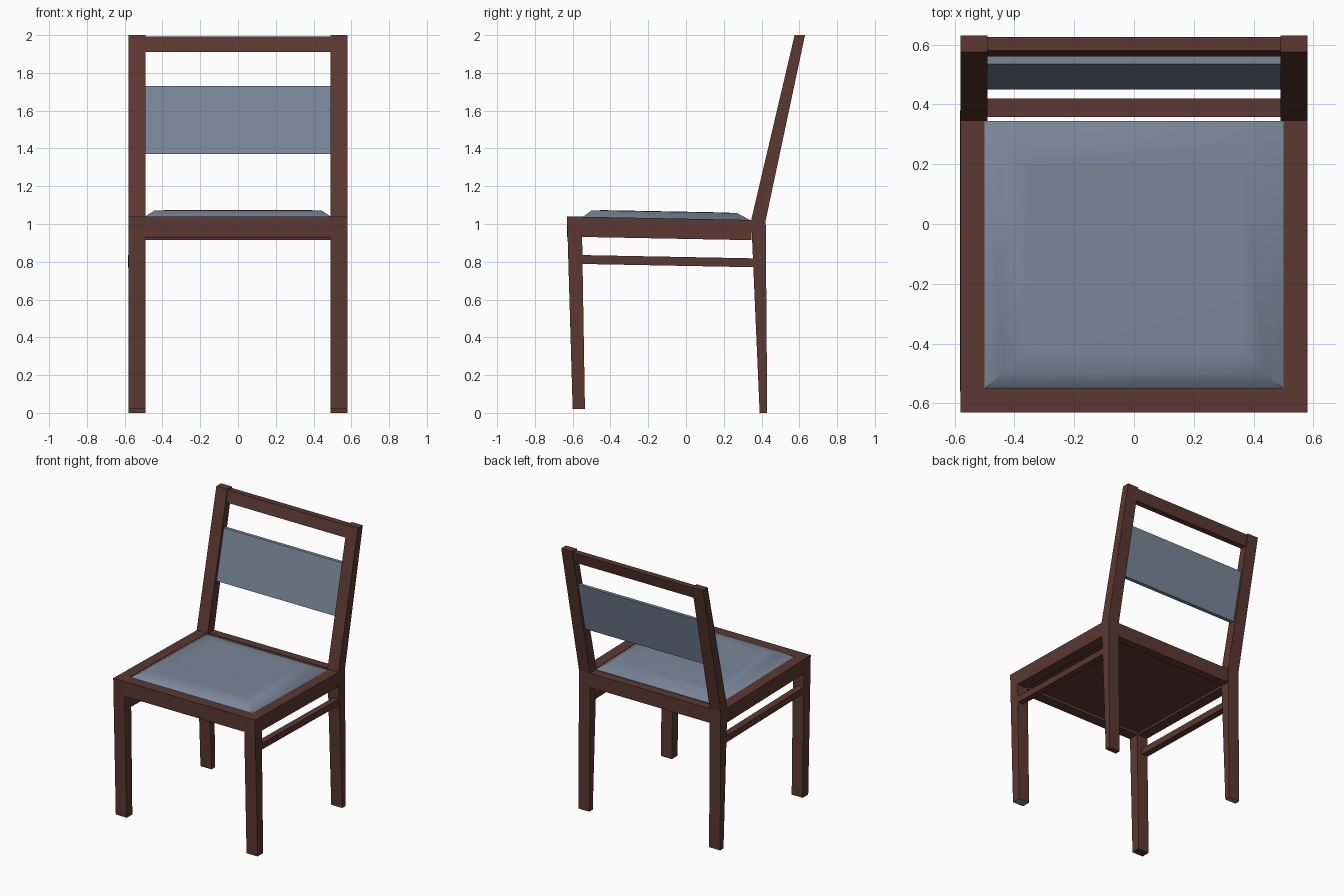
import bpy, bmesh

if "Cube" in bpy.data.objects:
    bpy.data.objects.remove(bpy.data.objects["Cube"])


def make_material(name, rgb):
    m = bpy.data.materials.new(name)
    m.diffuse_color = (*rgb, 1.0)
    m.use_nodes = True
    m.node_tree.nodes["Principled BSDF"].inputs["Base Color"].default_value = m.diffuse_color
    return m


WOOD = make_material("dark brown wood", (0.105, 0.040, 0.030))
FABRIC = make_material("blue grey fabric", (0.192, 0.243, 0.320))


def finish(name, bm, mats):
    bmesh.ops.recalc_face_normals(bm, faces=bm.faces[:])
    me = bpy.data.meshes.new(name)
    bm.to_mesh(me)
    bm.free()
    for m in mats:
        me.materials.append(m)
    ob = bpy.data.objects.new(name, me)
    bpy.context.collection.objects.link(ob)
    return ob


def prism(name, profile, x0, x1, mats=(WOOD,), pad_foot=False):
    """Extrude a (y, z) side profile from x0 to x1."""
    bm = bmesh.new()
    a = [bm.verts.new((x0, y, z)) for y, z in profile]
    b = [bm.verts.new((x1, y, z)) for y, z in profile]
    bm.faces.new(a)
    bm.faces.new(b)
    n = len(profile)
    for i in range(n):
        j = (i + 1) % n
        bm.faces.new((a[i], a[j], b[j], b[i]))
    if pad_foot:  # foot sole in the second colour
        low = min(z for _, z in profile)
        for f in bm.faces:
            if all(v.co.z < low + 0.001 for v in f.verts):
                f.material_index = 1
    return finish(name, bm, mats)


def drop(y):
    """Seat slopes down slightly towards the back."""
    return -0.02 * (y + 0.63) / 1.05


def sloped(y0, y1, z0, z1):
    """Side profile of a bar that follows the seat slope."""
    return [(y0, z0 + drop(y0)), (y1, z0 + drop(y1)),
            (y1, z1 + drop(y1)), (y0, z1 + drop(y0))]


# Legs, posts and side bars, mirrored left and right
front_leg = [(-0.60, 0.02), (-0.535, 0.02), (-0.55, 0.93), (-0.55, 1.039), (-0.63, 1.04)]
back_post = [(0.39, 0), (0.43, 0), (0.422, 1.02), (0.63, 2.0), (0.575, 2.0),
             (0.345, 1.02), (0.35, 0.915)]
for s, side in ((1, "right"), (-1, "left")):
    prism(f"front_leg_{side}", front_leg, 0.49 * s, 0.58 * s, (WOOD, FABRIC), s > 0)
    prism(f"back_post_{side}", back_post, 0.49 * s, 0.58 * s, (WOOD, FABRIC), s < 0)
    prism(f"side_rail_{side}", sloped(-0.55, 0.348, 0.933, 1.04), 0.50 * s, 0.58 * s)
    prism(f"stretcher_{side}", sloped(-0.56, 0.38, 0.79, 0.837), 0.532 * s,
          0.577 * s if s > 0 else -0.582)

# Front and back seat rails
prism("front_rail", sloped(-0.63, -0.55, 0.93, 1.04), -0.49, 0.49)
prism("back_rail", sloped(0.357, 0.42, 0.935, 1.04), -0.49, 0.49)

# Board under the cushion
prism("seat_board", sloped(-0.55, 0.345, 0.95, 0.975), -0.50, 0.50)

# Top rail and padded back panel lean with the posts
prism("top_rail", [(0.56, 1.91), (0.604, 1.91), (0.625, 1.992), (0.58, 1.992)], -0.49, 0.49)
prism("back_pad", [(0.45, 1.37), (0.478, 1.37), (0.56, 1.73), (0.535, 1.73)],
      -0.49, 0.49, (FABRIC,))

# Seat cushion: stacked rectangular rings with a sloped rim
rings = [(0.50, -0.55, 0.345, 0.975), (0.50, -0.55, 0.345, 1.036),
         (0.44, -0.50, 0.27, 1.075), (0.36, -0.42, 0.20, 1.077)]
bm = bmesh.new()
loops = []
for hx, y0, y1, z in rings:
    loops.append([bm.verts.new((x, y, z + drop(y)))
                  for x, y in ((-hx, y0), (hx, y0), (hx, y1), (-hx, y1))])
for lo, hi in zip(loops, loops[1:]):
    for i in range(4):
        j = (i + 1) % 4
        bm.faces.new((lo[i], lo[j], hi[j], hi[i]))
bm.faces.new(loops[0])
bm.faces.new(loops[-1])
cushion = finish("seat_cushion", bm, (FABRIC,))
bpy.context.view_layer.objects.active = cushion
cushion.select_set(True)
bpy.ops.object.shade_smooth_by_angle(angle=0.8)
